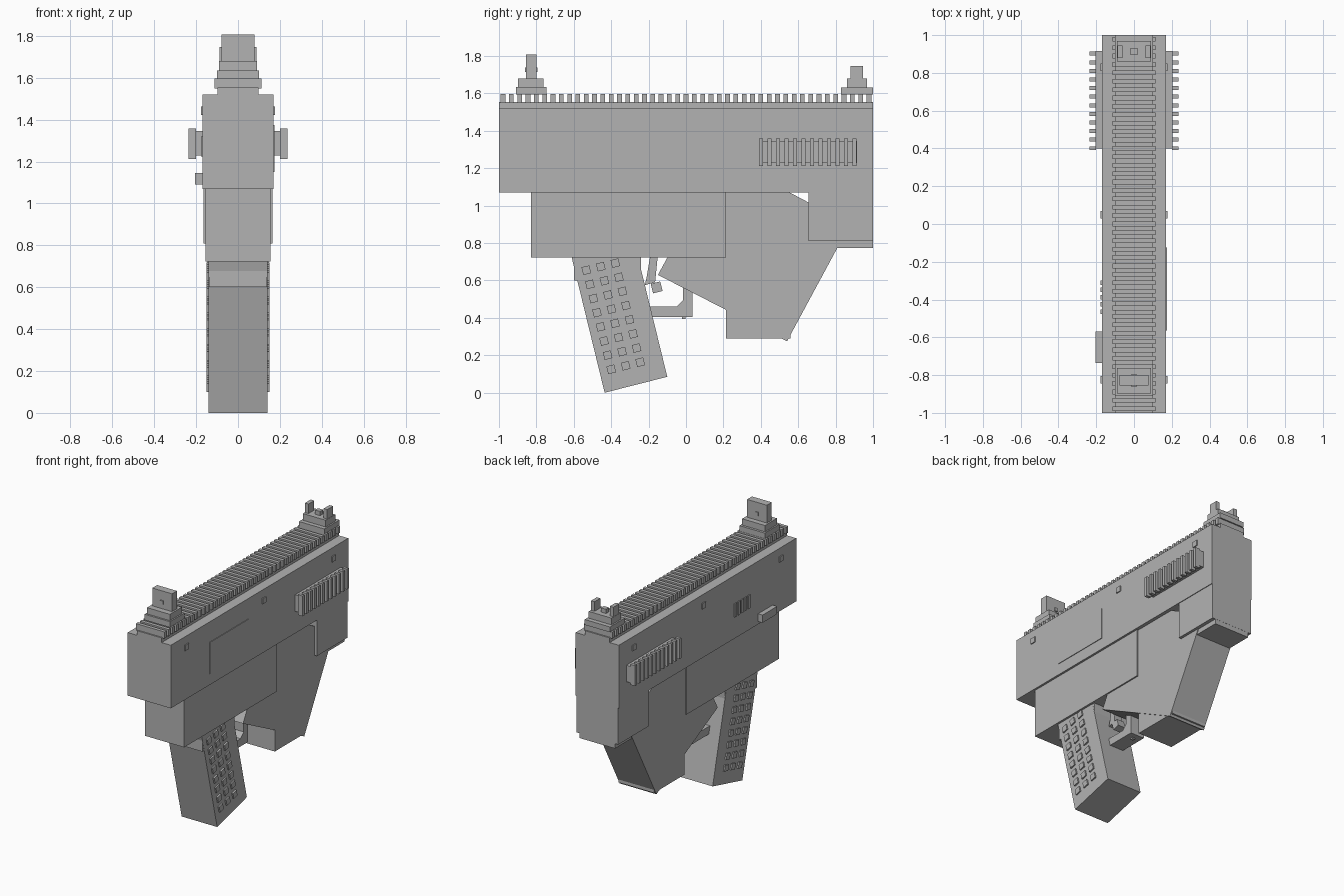
import bpy, bmesh, math

grey = bpy.data.materials.new("grey")
grey.diffuse_color = (0.45, 0.45, 0.45, 1)


def finish(name, bm):
    bmesh.ops.recalc_face_normals(bm, faces=bm.faces)
    me = bpy.data.meshes.new(name)
    bm.to_mesh(me)
    bm.free()
    me.materials.append(grey)
    ob = bpy.data.objects.new(name, me)
    bpy.context.collection.objects.link(ob)
    return ob


def add_prism(bm, pts, x0, x1):
    """Side profile (y, z) extruded from x0 to x1."""
    a = [bm.verts.new((x0, y, z)) for y, z in pts]
    b = [bm.verts.new((x1, y, z)) for y, z in pts]
    n = len(pts)
    bm.faces.new(a)
    bm.faces.new(b[::-1])
    for i in range(n):
        j = (i + 1) % n
        bm.faces.new((a[i], b[i], b[j], a[j]))


def add_box(bm, x0, x1, y0, y1, z0, z1):
    add_prism(bm, [(y0, z0), (y1, z0), (y1, z1), (y0, z1)], x0, x1)


def prism(name, pts, hw):
    bm = bmesh.new()
    add_prism(bm, pts, -hw, hw)
    return finish(name, bm)


def boxes(name, *items):
    bm = bmesh.new()
    for it in items:
        add_box(bm, *it)
    return finish(name, bm)


def box(name, hw, y0, y1, z0, z1):
    return boxes(name, (-hw, hw, y0, y1, z0, z1))


def tilted_square(cy, cz, r, ang):
    return [(cy + r * math.cos(ang + math.pi / 4 + k * math.pi / 2),
             cz + r * math.sin(ang + math.pi / 4 + k * math.pi / 2)) for k in range(4)]


# main bodies
box("upper_body", 0.17, -1.0, 1.0, 1.07, 1.52)
box("lower_body", 0.155, -0.828, 0.215, 0.722, 1.07)
box("rear_block", 0.165, 0.655, 1.0, 0.81, 1.07)
box("rear_block_foot", 0.14, 0.70, 0.999, 0.775, 0.815)

# tilted rear housing and the box under it
prism("tilted_housing", [(-0.15, 0.63), (0.54, 0.275), (0.877, 0.90),
                         (0.555, 1.07), (0.10, 1.09)], 0.145)
box("lower_box", 0.14, 0.215, 0.56, 0.29, 0.75)

# grip with textured pads on both sides
prism("grip", [(-0.435, 0.0), (-0.10, 0.085), (-0.27, 0.78), (-0.625, 0.78)], 0.14)
box("grip_collar", 0.139, -0.60, -0.24, 0.60, 0.73)
bm = bmesh.new()
tilt = math.atan(0.245)
for row in range(8):
    for col in range(3):
        cy = -0.533 + 0.019 * row + 0.0775 * col
        cz = 0.655 - 0.0757 * row + 0.019 * col
        for s in (-1, 1):
            add_prism(bm, tilted_square(cy, cz, 0.03, tilt), s * 0.135, s * 0.15)
finish("grip_pads", bm)

# trigger and guard
prism("trigger", [(-0.19, 0.74), (-0.15, 0.74), (-0.165, 0.59), (-0.22, 0.575), (-0.21, 0.62)], 0.03)
prism("trigger_foot", tilted_square(-0.157, 0.563, 0.037, 0.25), 0.03)
prism("trigger_guard", [(-0.23, 0.405), (0.035, 0.405), (0.035, 0.60), (-0.015, 0.60),
                        (-0.015, 0.495), (-0.05, 0.46), (-0.23, 0.46)], 0.055)
box("guard_stud", 0.01, -0.022, -0.002, 0.395, 0.41)

# top rail with cross teeth
box("rail_base", 0.098, -1.0, 1.0, 1.52, 1.553)
teeth = 45
boxes("rail_teeth", *[(-0.113, 0.113, y - 0.0125, y + 0.0125, 1.548, 1.596)
                      for y in (-0.978 + 1.956 * i / (teeth - 1) for i in range(teeth))])

# front sight
boxes("front_sight",
      (-0.1, 0.1, -0.91, -0.745, 1.594, 1.635),
      (-0.09, 0.09, -0.897, -0.762, 1.635, 1.68),
      (-0.078, 0.078, -0.855, -0.80, 1.68, 1.807),
      (-0.012, 0.012, -0.862, -0.793, 1.715, 1.74))

# rear sight with two ears and a middle post
boxes("rear_sight",
      (-0.1, 0.1, 0.83, 1.0, 1.594, 1.632),
      (-0.09, 0.09, 0.86, 0.968, 1.632, 1.68),
      (-0.088, -0.06, 0.88, 0.945, 1.68, 1.748),
      (0.06, 0.088, 0.88, 0.945, 1.68, 1.748),
      (-0.02, 0.02, 0.897, 0.93, 1.68, 1.71))

# ribbed pull plates and pins on both sides
for s, side in ((-1, "left"), (1, "right")):
    boxes(side + "_pull_plate", (s * 0.16, s * 0.205, 0.40, 0.915, 1.228, 1.345))
    boxes(side + "_pull_ribs", *[(s * 0.2, s * 0.236, y - 0.0105, y + 0.0105, 1.213, 1.358)
                                 for y in (0.401 + 0.0455 * i for i in range(12))])
    boxes(side + "_pins", *[(s * 0.165, s * 0.177, y - 0.02, y + 0.02, 1.422, 1.462)
                            for y in (-0.825, 0.048, 0.83)])

# right port cover, left vents and left selector
boxes("port_cover", (0.165, 0.1745, -0.565, -0.125, 1.15, 1.375))
boxes("left_vents", *[(-0.177, -0.165, y - 0.012, y + 0.012, 1.225, 1.32)
                      for y in (-0.31 - 0.0385 * i for i in range(5))])
boxes("selector", (-0.205, -0.165, -0.735, -0.57, 1.09, 1.145))
